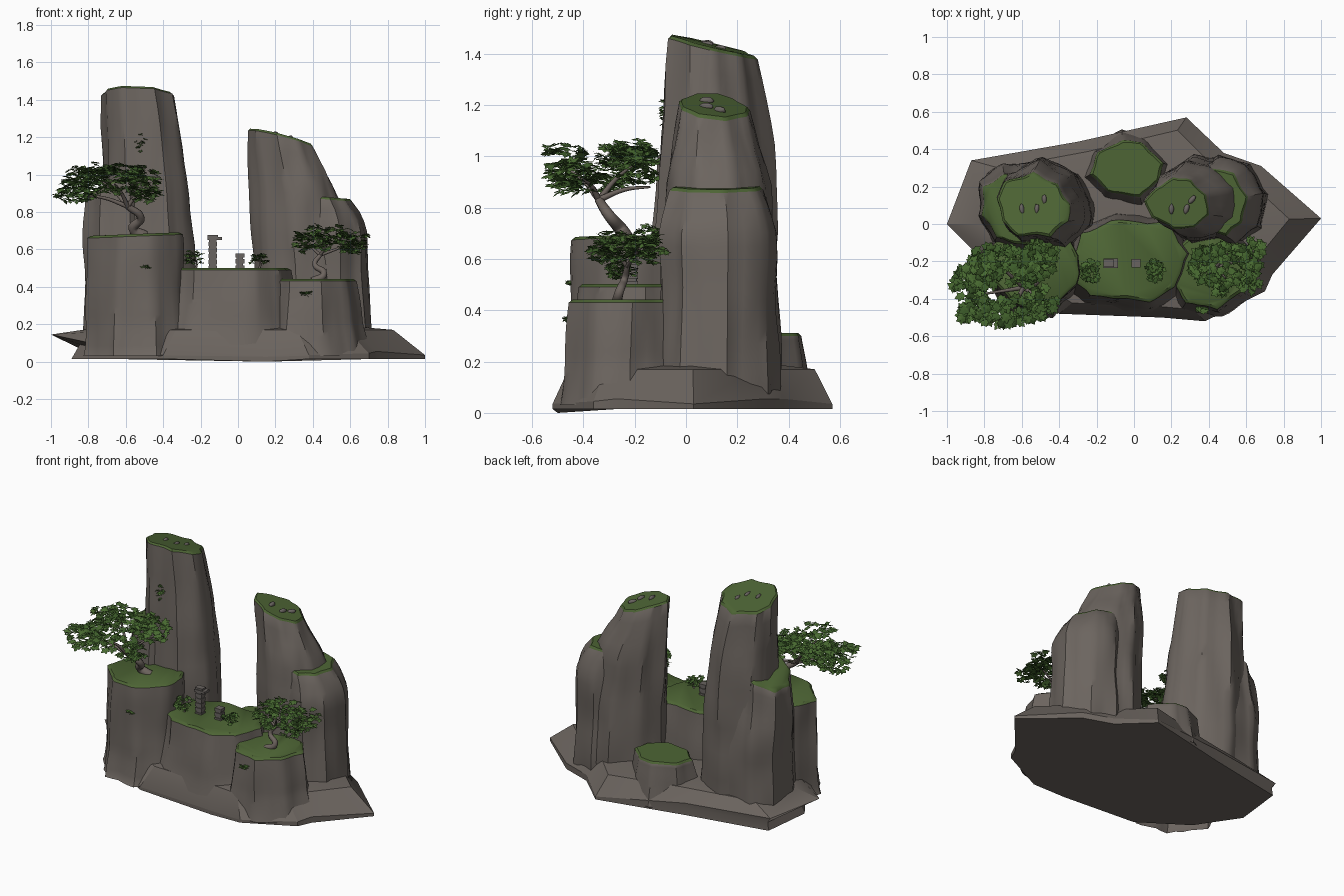
import bpy, bmesh, math, random
from mathutils import Vector, noise

random.seed(4)
if "Cube" in bpy.data.objects:
    bpy.data.objects.remove(bpy.data.objects["Cube"])


def material(name, rgb):
    m = bpy.data.materials.new(name)
    m.use_nodes = True
    m.diffuse_color = (*rgb, 1)
    m.node_tree.nodes["Principled BSDF"].inputs["Base Color"].default_value = (*rgb, 1)
    return m


ROCK = material("grey brown rock", (0.15, 0.13, 0.115))
MOSS = material("moss green", (0.075, 0.13, 0.035))
LEAF = material("leaf green", (0.065, 0.145, 0.03))
DARK = material("deep leaf green", (0.045, 0.105, 0.022))
BARK = material("bark", (0.15, 0.125, 0.11))
STONE = material("carved stone", (0.14, 0.125, 0.115))


def finish(name, bm, mats, angle=None):
    me = bpy.data.meshes.new(name)
    bm.to_mesh(me)
    bm.free()
    ob = bpy.data.objects.new(name, me)
    bpy.context.collection.objects.link(ob)
    for m in mats:
        me.materials.append(m)
    if angle:
        bpy.ops.object.select_all(action='DESELECT')
        ob.select_set(True)
        bpy.context.view_layer.objects.active = ob
        bpy.ops.object.shade_smooth_by_angle(angle=math.radians(angle))
    return ob


def bridge(bm, low, high, mat=0):
    n = len(low)
    for i in range(n):
        j = (i + 1) % n
        bm.faces.new((low[i], low[j], high[j], high[i])).material_index = mat


def outline(sides, per_edge):
    """Irregular polygon fitted to the square from -1 to 1."""
    spin = random.uniform(0.2, 0.5)
    cs = []
    for i in range(sides):
        a = (i + spin + random.uniform(-.2, .2)) * math.tau / sides
        cs.append(Vector((math.cos(a), math.sin(a))) * random.uniform(.93, 1.07))
    pts = [cs[i].lerp(cs[(i + 1) % sides], k / per_edge)
           for i in range(sides) for k in range(per_edge)]
    lo = [min(p[k] for p in pts) for k in (0, 1)]
    hi = [max(p[k] for p in pts) for k in (0, 1)]
    return [[2 * (p[k] - lo[k]) / (hi[k] - lo[k]) - 1 for k in (0, 1)] for p in pts]


def column(name, keys, tilt=(0, 0), sides=8, steps=16):
    """Rock pillar; each key is height, x min, x max, y min, y max."""
    bm = bmesh.new()
    shape = outline(sides, 5)
    top = keys[-1][0]
    rings = []
    for s in range(steps + 2):
        z = top * min(s / steps, 1)
        a, b = next((p, q) for p, q in zip(keys, keys[1:]) if z <= q[0] + 1e-6)
        t = (z - a[0]) / (b[0] - a[0])
        x0, x1, y0, y1 = (u + (v - u) * t for u, v in zip(a[1:], b[1:]))
        cx, cy = (x0 + x1) / 2, (y0 + y1) / 2
        rim = s > steps
        ring = []
        for u, v in shape:
            k = 1 - 0.07 * rim
            x, y = cx + u * k * (x1 - x0) / 2, cy + v * k * (y1 - y0) / 2
            # vertical streaks and broad dents
            d = noise.noise((x * 13, y * 13, z * 1.2)) * .016 + noise.noise((x * 4, y * 4, z * 4)) * .014
            w = (z / top) ** 4
            ring.append(bm.verts.new((x + u * d, y + v * d,
                        z + .012 * rim + w * (tilt[0] * (x - cx) + tilt[1] * (y - cy)))))
        rings.append(ring)
    for s in range(len(rings) - 1):
        bridge(bm, rings[s], rings[s + 1], int(s >= steps))
    bm.faces.new(rings[-1]).material_index = 1
    for v in bm.verts:
        v.co.z = max(v.co.z, 0.03)
    return finish(name, bm, (ROCK, MOSS), 38)


# rock masses
column("left_tall_pillar", [(0, -.76, -.2, -.14, .36), (.5, -.74, -.23, -.13, .36),
       (.9, -.73, -.26, -.11, .35), (1.2, -.73, -.3, -.085, .31), (1.42, -.73, -.35, -.07, .28)], (-.05, -.25), 9)
column("left_shoulder", [(0, -.83, -.45, -.18, .33), (.5, -.82, -.45, -.16, .33), (.8, -.82, -.45, -.13, .29),
       (.97, -.81, -.45, -.11, .27)], (.5, 0))
column("right_tall_pillar", [(0, .08, .64, -.12, .36), (.5, .08, .6, -.1, .36), (.88, .07, .54, -.08, .33),
       (1.08, .06, .45, -.04, .28), (1.19, .06, .4, -.025, .25)], (-.28, -.12), 9)
column("right_shoulder", [(0, .28, .73, -.11, .36), (.5, .28, .7, -.1, .36), (.72, .28, .69, -.1, .36),
       (.8, .28, .66, -.08, .34), (.87, .28, .61, -.06, .3)], (-.08, 0))
column("front_left_block", [(0, -.83, -.27, -.5, .05), (.2, -.82, -.28, -.46, .05), (.67, -.81, -.3, -.44, .02)],
       (.04, 0))
column("centre_terrace", [(0, -.44, .36, -.5, .06), (.2, -.4, .32, -.46, .05), (.49, -.36, .29, -.42, .02)])
column("front_right_block", [(0, .14, .72, -.5, .02), (.2, .17, .66, -.47, 0), (.43, .19, .63, -.45, 0)])
column("back_low_pillar", [(0, -.28, .2, .05, .5), (.16, -.26, .18, .1, .47), (.3, -.24, .16, .14, .45)])

# sloping base slab: rim x, y, rim height, foot inset
rim = [(1, .03, .03, 1), (.68, .31, .05, 1), (.48, .38, .05, 1), (.28, .57, .03, 1), (-.3, .44, .09, 1),
       (-.87, .34, .1, .98), (-1, 0, .14, .89), (-.72, -.28, .08, .98), (-.4, -.48, .03, 1),
       (.15, -.5, .02, 1), (.38, -.52, .03, 1), (.7, -.36, .04, 1), (.74, -.27, .05, 1)]
bm = bmesh.new()
foot = [bm.verts.new((x * k, y * k, 0 if abs(x) < .3 and y < 0 else .015)) for x, y, z, k in rim]
waist = [bm.verts.new((x * (k * 1.4 - .4), y * (k * 1.4 - .4), .015 + z * .55)) for x, y, z, k in rim]
edge = [bm.verts.new((x, y, z + .005)) for x, y, z, k in rim]
shelf = [bm.verts.new((x * .83, y * .88, .17)) for x, y, z, k in rim]
inner = [bm.verts.new((x * .6, y * .6, .19)) for x, y, z, k in rim]
for a, b in ((foot, waist), (waist, edge), (edge, shelf), (shelf, inner)):
    bridge(bm, a, b)
bm.faces.new(inner)
bm.faces.new(foot[::-1])
finish("base_slab", bm, (ROCK,), 25)


def pebble(loc, spin):
    bm = bmesh.new()
    bmesh.ops.create_icosphere(bm, subdivisions=2, radius=1)
    for v in bm.verts:
        v.co *= 1 + .2 * noise.noise(v.co * 1.5 + Vector(loc) * 9)
    ob = finish("summit_pebble", bm, (STONE,), 60)
    ob.location, ob.scale, ob.rotation_euler.z = loc, (.014, .028, .016), spin


# pebbles on the summits
for p in ((-.6, .08, 1.438), (-.52, .08, 1.433), (-.48, .13, 1.418),
          (.2, .08, 1.217), (.28, .08, 1.194), (.31, .13, 1.179)):
    pebble(p, random.uniform(-.8, .2))


# leaves: rosettes of broad blades scattered through flattened clumps
def foliage(name, clumps, count, size):
    bm = bmesh.new()
    for x, y, z, rx, ry, rz in clumps:
        for c in range(count):
            a, r = random.uniform(0, math.tau), math.sqrt(random.random())
            h = random.uniform(-1, 1) * math.sqrt(1 - r * r * .7)
            c0 = Vector((x + math.cos(a) * r * rx, y + math.sin(a) * r * ry, z + h * rz))
            spin, mat = random.uniform(0, 6), int(random.random() < .4)
            lean = Vector((random.uniform(-.5, .5), random.uniform(-.5, .5), 1)).normalized()
            for b in range(6):
                t = spin + b * math.tau / 6
                d = Vector((math.cos(t), math.sin(t), 0))
                d -= lean * d.dot(lean) + Vector((0, 0, random.uniform(-.1, .4)))
                s = d.cross(lean) * size * .33
                d *= size * random.uniform(.8, 1.1)
                vs = [bm.verts.new(c0 + p) for p in (d * 0, d * .55 + s, d, d * .55 - s)]
                bm.faces.new(vs).material_index = mat
    finish(name, bm, (LEAF, DARK))


foliage("left_tree_leaves", [(-.87, -.32, .91, .1, .09, .06), (-.84, -.46, .93, .1, .08, .08),
        (-.66, -.47, .98, .13, .08, .09), (-.74, -.18, .99, .12, .08, .08), (-.49, -.42, .92, .08, .1, .07),
        (-.5, -.19, .96, .1, .09, .08), (-.6, -.24, 1.01, .12, .1, .06), (-.8, -.25, 1.0, .1, .1, .05)], 44, .034)
foliage("right_tree_leaves", [(.36, -.22, .645, .06, .09, .06), (.47, -.3, .66, .1, .07, .06),
        (.48, -.16, .69, .11, .07, .05), (.63, -.16, .65, .07, .08, .07), (.61, -.28, .63, .07, .08, .05)], 38, .03)
foliage("left_bush_leaves", [(-.23, -.25, .56, .05, .06, .04)], 42, .019)
foliage("right_bush_leaves", [(.11, -.25, .55, .05, .055, .033)], 38, .019)


# trunks and branches as tapered curves
def limb(name, pts, r0, r1):
    cu = bpy.data.curves.new(name, 'CURVE')
    cu.dimensions, cu.bevel_depth, cu.bevel_resolution, cu.use_fill_caps = '3D', 1, 2, True
    cu.resolution_u = 6
    sp = cu.splines.new('BEZIER')
    sp.bezier_points.add(len(pts) - 1)
    for i, (bp, p) in enumerate(zip(sp.bezier_points, pts)):
        bp.co = p
        bp.radius = r0 + (r1 - r0) * i / (len(pts) - 1)
        bp.handle_left_type = bp.handle_right_type = 'AUTO'
    ob = bpy.data.objects.new(name, cu)
    bpy.context.collection.objects.link(ob)
    cu.materials.append(BARK)
    bpy.ops.object.select_all(action='DESELECT')
    ob.select_set(True)
    bpy.context.view_layer.objects.active = ob
    bpy.ops.object.convert(target='MESH')


fork = (-.59, -.34, .83)
limb("left_tree_trunk", [(-.5, -.23, .67), (-.56, -.25, .71), (-.52, -.3, .77), fork], .032, .017)
for tip in ((-.84, -.38, .89), (-.66, -.46, .95), (-.5, -.4, .91), (-.54, -.14, .88), (-.74, -.2, .97)):
    mid = (Vector(fork) + Vector(tip)) / 2 + Vector((0, 0, .015))
    limb("left_tree_branch", [fork, mid, tip], .013, .004)
fork = (.44, -.23, .57)
limb("right_tree_trunk", [(.4, -.27, .43), (.46, -.26, .47), (.41, -.24, .52), fork], .022, .011)
for tip in ((.36, -.22, .64), (.49, -.29, .65), (.5, -.16, .67), (.63, -.18, .64)):
    limb("right_tree_branch", [fork, (Vector(fork) + Vector(tip)) / 2, tip], .009, .004)
for x in (-.23, .11):
    limb("bush_stem", [(x, -.25, .49), (x + .01, -.25, .52), (x, -.25, .56)], .007, .003)


# stacked stone towers
def tower(name, x, y, z, tiers):
    bm = bmesh.new()
    for w, d, h, shift in tiers:
        made = bmesh.ops.create_cube(bm, size=1)["verts"]
        for v in made:
            v.co = (x + shift + v.co.x * w, y + v.co.y * d, z + (v.co.z + .5) * h)
        z += h
    finish(name, bm, (STONE,))


tower("tall_stone_tower", -.135, -.21, .49, [(.046, .046, .022, 0), (.038, .038, .01, 0)] * 5
      + [(.078, .05, .016, .01), (.055, .04, .012, 0)])
tower("short_stone_tower", .01, -.21, .49, [(.048, .046, .024, 0), (.036, .036, .01, 0)] * 2 + [(.048, .046, .02, 0)])


# hanging moss tufts on the cliff faces
foliage("cliff_moss", [(-.52, -.09, 1.17, .025, .012, .06), (-.48, -.45, .51, .03, .012, .008),
        (.37, -.455, .365, .03, .012, .012)], 12, .018)
